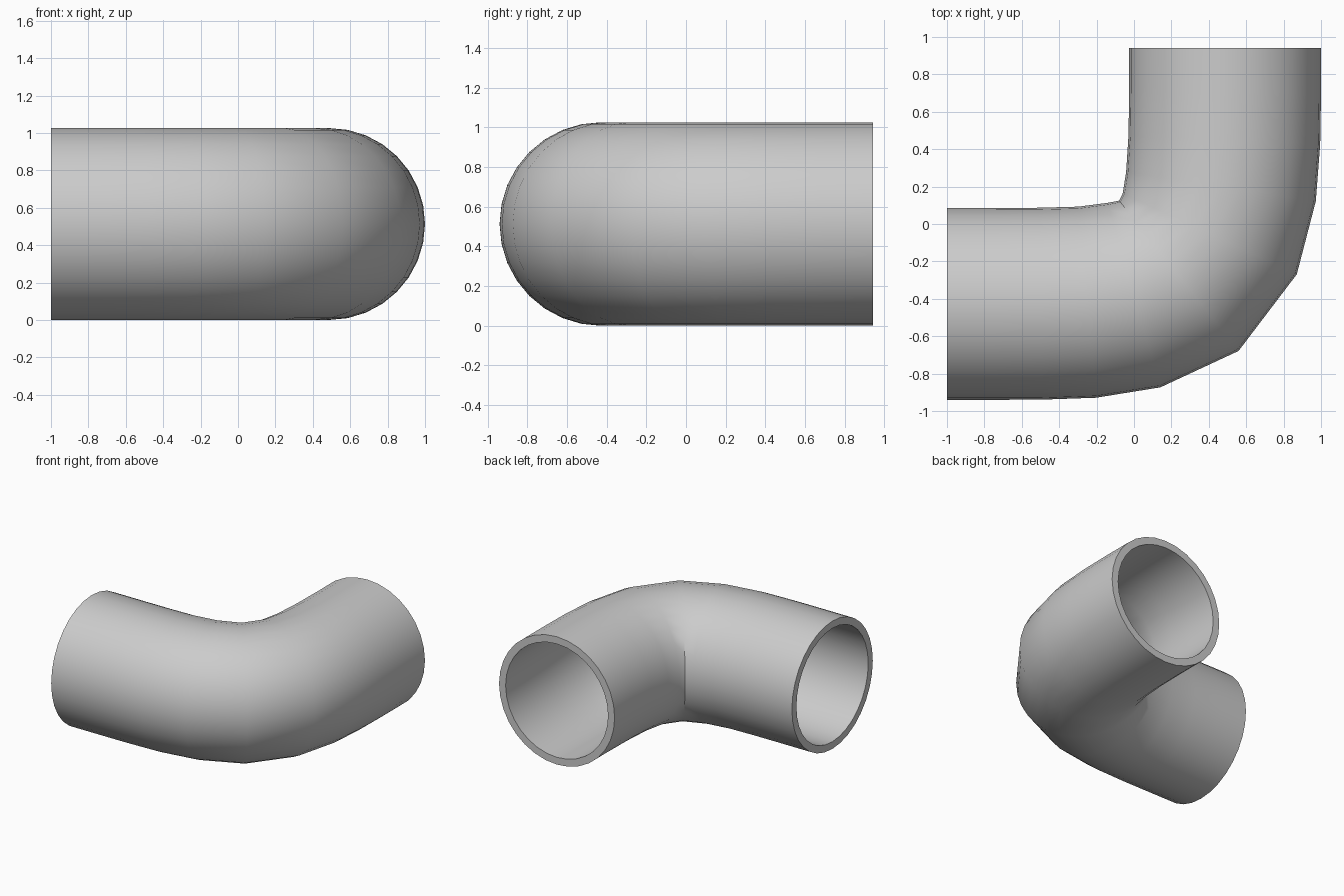
import bpy, bmesh, math
from mathutils import Vector

if "Cube" in bpy.data.objects:
    bpy.data.objects.remove(bpy.data.objects["Cube"])

SIDES = 32
R_OUT, R_IN = 0.513, 0.455
ZC = 0.513

# centre line of the pipe, seen from above
path = [Vector((x, y, ZC)) for x, y in [
    (-1.0, -0.427), (-0.75, -0.427), (-0.5, -0.426), (-0.25, -0.418),
    (0.0, -0.38), (0.24, -0.277), (0.405, -0.053), (0.465, 0.20),
    (0.483, 0.45), (0.487, 0.70), (0.487, 0.942)]]


def tangent(i):
    """Average direction of the path segments meeting at point i."""
    if i == 0:
        return Vector((1, 0, 0))
    if i == len(path) - 1:
        return Vector((0, 1, 0))
    a = (path[i] - path[i - 1]).normalized()
    b = (path[i + 1] - path[i]).normalized()
    return (a + b).normalized()


def ring(bm, i, radius):
    side = Vector((0, 0, 1)).cross(tangent(i))
    verts = []
    for k in range(SIDES):
        a = 2 * math.pi * k / SIDES
        verts.append(bm.verts.new(path[i] + radius * (
            side * math.cos(a) + Vector((0, 0, 1)) * math.sin(a))))
    return verts


def bridge(bm, a, b):
    for k in range(SIDES):
        n = (k + 1) % SIDES
        bm.faces.new((a[k], a[n], b[n], b[k]))


# outer wall, bore and the two end rims form one closed loop of rings
bm = bmesh.new()
count = len(path)
rings = [ring(bm, i, R_OUT) for i in range(count)]
rings += [ring(bm, i, R_IN) for i in reversed(range(count))]
for j in range(len(rings)):
    bridge(bm, rings[j], rings[(j + 1) % len(rings)])
bmesh.ops.recalc_face_normals(bm, faces=bm.faces)

mesh = bpy.data.meshes.new("elbow_pipe")
bm.to_mesh(mesh)
bm.free()
pipe = bpy.data.objects.new("elbow_pipe", mesh)
bpy.context.collection.objects.link(pipe)

# plain grey
grey = bpy.data.materials.new("grey")
grey.diffuse_color = (0.6, 0.6, 0.6, 1)
grey.use_nodes = True
grey.node_tree.nodes["Principled BSDF"].inputs["Base Color"].default_value = grey.diffuse_color
mesh.materials.append(grey)

# smooth walls, sharp rims
bpy.context.view_layer.objects.active = pipe
pipe.select_set(True)
bpy.ops.object.shade_smooth_by_angle(angle=math.radians(35))
